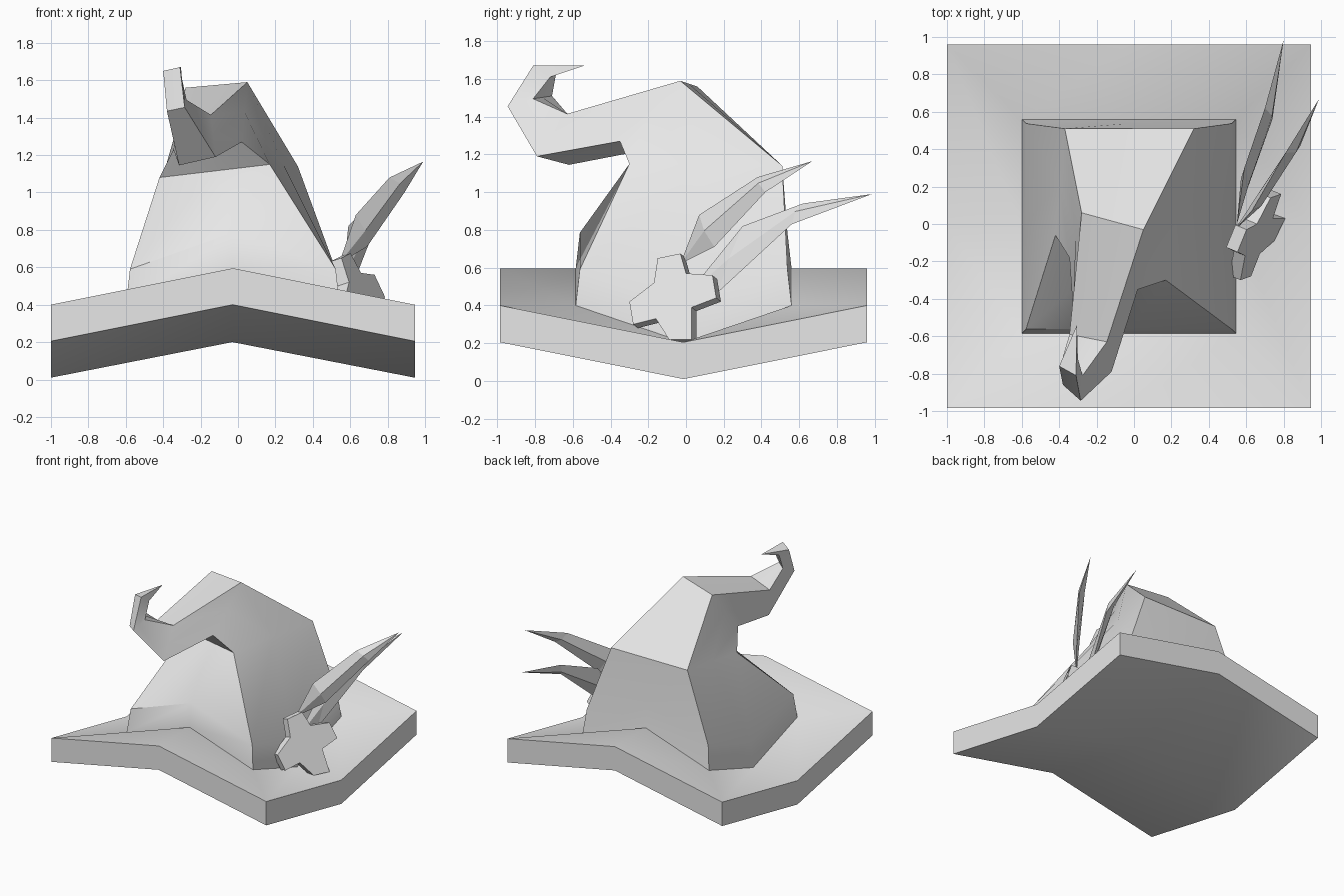
import bpy, bmesh
from mathutils import Vector as V

cube = bpy.data.objects.get("Cube")
if cube:
    bpy.data.objects.remove(cube)

grey = bpy.data.materials.new("plain_grey")
grey.use_nodes = True
grey.diffuse_color = (0.8, 0.8, 0.8, 1)
grey.node_tree.nodes["Principled BSDF"].inputs["Base Color"].default_value = (0.8, 0.8, 0.8, 1)


def loft(name, rings, start=None, end=None, smooth=True):
    """Skin a stack of equal rings, closing each end with a fan or an n-gon."""
    bm = bmesh.new()
    loops = [[bm.verts.new(p) for p in ring] for ring in rings]
    n = len(loops[0])
    for a, b in zip(loops, loops[1:]):
        for i in range(n):
            j = (i + 1) % n
            bm.faces.new((a[i], a[j], b[j], b[i]))
    for loop, point in ((loops[0], start), (loops[-1], end)):
        if point is None:
            bm.faces.new(loop)
        else:
            tip = bm.verts.new(point)
            for i in range(n):
                bm.faces.new((loop[i], loop[(i + 1) % n], tip))
    bmesh.ops.recalc_face_normals(bm, faces=bm.faces)
    mesh = bpy.data.meshes.new(name)
    bm.to_mesh(mesh)
    bm.free()
    mesh.materials.append(grey)
    ob = bpy.data.objects.new(name, mesh)
    bpy.context.collection.objects.link(ob)
    if smooth:
        bpy.ops.object.select_all(action='DESELECT')
        ob.select_set(True)
        bpy.context.view_layer.objects.active = ob
        bpy.ops.object.shade_smooth_by_angle(angle=0.52)
    return ob


def with_mids(corners, bend=0.0):
    """Four corners plus edge midpoints; bend lifts front/back and drops the sides."""
    pts = []
    for i in range(4):
        a, b = V(corners[i]), V(corners[(i + 1) % 4])
        pts += [a, (a + b) / 2 + V((0, 0, bend if i % 2 == 0 else -bend))]
    return pts


def square(half, z):
    cx, cy = -0.0275, -0.0125
    return with_mids([(cx + sx * half, cy + sy * half, z)
                      for sx, sy in ((-1, -1), (1, -1), (1, 1), (-1, 1))], 0.195)


# Saddle-shaped brim
loft("hat_brim", [square(0.9725, 0.205), square(0.9725, 0.4), square(0.572, 0.4)],
     (-0.03, -0.01, 0.2), (-0.03, -0.01, 0.4))

# Crown bending forward into a curled tip; corners run lower left, lower right,
# upper right, upper left
crown = [
    [(-0.42, -0.06, 1.08), (0.17, -0.30, 1.15), (0.32, 0.51, 1.14), (-0.37, 0.51, 1.14)],
    [(-0.345, -0.18, 1.23), (0.02, -0.35, 1.27), (0.05, -0.03, 1.59), (-0.28, 0.06, 1.56)],
    [(-0.315, -0.62, 1.145), (-0.12, -0.79, 1.19), (-0.145, -0.63, 1.415), (-0.345, -0.59, 1.37)],
    [(-0.38, -0.86, 1.435), (-0.285, -0.945, 1.455), (-0.275, -0.81, 1.495), (-0.38, -0.71, 1.51)],
    [(-0.4, -0.76, 1.65), (-0.31, -0.81, 1.67), (-0.3, -0.72, 1.61), (-0.36, -0.69, 1.62)],
]
loft("hat_crown", [square(0.572, 0.4), square(0.55, 0.59)] + [with_mids(c) for c in crown],
     (-0.03, -0.01, 0.4), (-0.305, -0.54, 1.67))


# Blunt star ornament leaning against the side of the crown
outline = [(-0.15, 0.65), (-0.03, 0.675), (0.0, 0.57), (0.14, 0.56), (0.16, 0.44), (0.03, 0.39),
           (0.03, 0.22), (-0.09, 0.22), (-0.16, 0.33), (-0.28, 0.3), (-0.3, 0.42), (-0.17, 0.52)]
front = [V((0.88 + 0.49 * y - 0.39 * z, y, z)) for y, z in outline]
back = [p + V((-0.06, 0.025, -0.02)) for p in front]
loft("star_ornament", [back, front], smooth=False)


# Two pointed feathers
def feather(name, base, edges, tip, thick):
    axis = (V(tip) - V(base)).normalized()
    rings = []
    for upper, lower in edges:
        u, l = V(upper), V(lower)
        side = axis.cross(u - l).normalized() * thick
        rings.append([u, (u + l) / 2 + side, l, (u + l) / 2 - side])
    loft(name, rings, base, tip, smooth=False)


feather("upper_feather", (0.54, -0.03, 0.62),
        [((0.63, 0.07, 0.88), (0.69, 0.15, 0.71)), ((0.81, 0.38, 1.08), (0.89, 0.42, 1.0))],
        (0.99, 0.67, 1.165), 0.025)
feather("lower_feather", (0.55, 0.0, 0.45),
        [((0.59, 0.3, 0.82), (0.6, 0.17, 0.47)), ((0.7, 0.62, 0.94), (0.74, 0.56, 0.83))],
        (0.8, 0.985, 0.99), 0.025)
